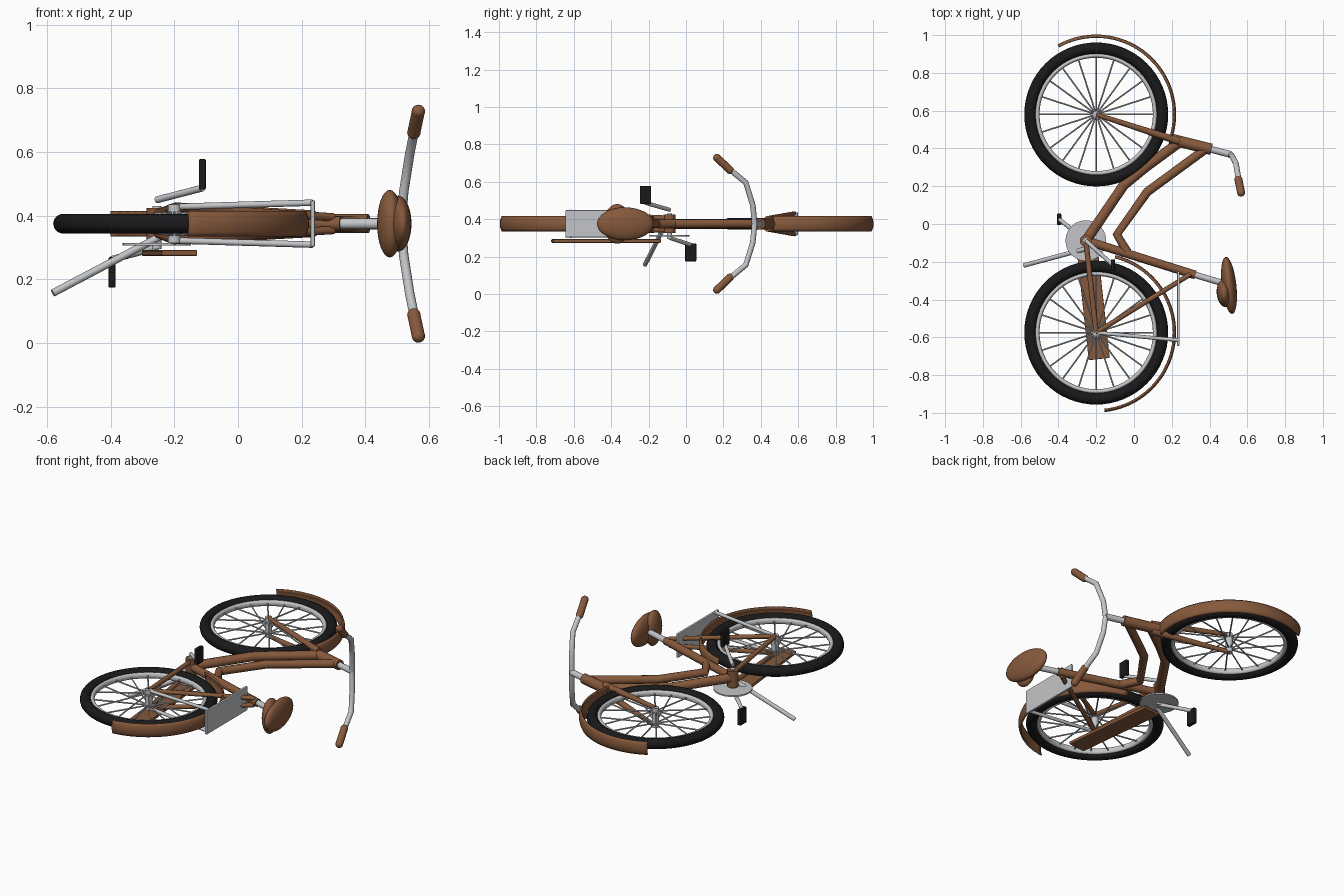
import bpy
import bmesh
from math import radians, cos, sin, tau
from mathutils import Vector

cube = bpy.data.objects.get("Cube")
if cube:
    bpy.data.objects.remove(cube)

MID = 0.375            # height of the bicycle's centre plane
WHEEL_X = -0.2
CRANK = (-0.255, -0.088)


def material(name, colour, rough=0.5):
    m = bpy.data.materials.new(name)
    m.use_nodes = True
    m.diffuse_color = (*colour, 1)
    bsdf = m.node_tree.nodes["Principled BSDF"]
    bsdf.inputs["Base Color"].default_value = (*colour, 1)
    bsdf.inputs["Roughness"].default_value = rough
    return m


BROWN = material("brown paint", (0.24, 0.1, 0.045))
SILVER = material("silver metal", (0.55, 0.56, 0.58))
BLACK = material("black rubber", (0.01, 0.01, 0.011))


def finish(name, mat, smooth=True):
    ob = bpy.context.object
    ob.name = ob.data.name = name
    ob.data.materials.clear()
    ob.data.materials.append(mat)
    if smooth:
        bpy.ops.object.shade_smooth_by_angle(angle=radians(40))
    return ob


def activate(ob):
    bpy.context.collection.objects.link(ob)
    bpy.ops.object.select_all(action='DESELECT')
    ob.select_set(True)
    bpy.context.view_layer.objects.active = ob


def tubes(name, paths, mat, radius, end=None, detail=4):
    """Round tubes along one or more paths, optionally tapering to the end radius."""
    cu = bpy.data.curves.new(name, 'CURVE')
    cu.dimensions = '3D'
    cu.bevel_depth = radius
    cu.bevel_resolution = detail
    cu.use_fill_caps = True
    for path in paths:
        sp = cu.splines.new('POLY')
        sp.points.add(len(path) - 1)
        for p, co in zip(sp.points, path):
            p.co = (*co, 1)
        if end:
            sp.points[-1].radius = end / radius
    activate(bpy.data.objects.new(name, cu))
    bpy.ops.object.convert(target='MESH')
    return finish(name, mat)


def flat(*points):
    """Path lying in the centre plane."""
    return [(x, y, MID) for x, y in points]


def both(*points):
    """The same path on both sides; the third value is the offset from the centre plane."""
    return [[(x, y, MID + s * d) for x, y, d in points] for s in (1, -1)]


def box(name, loc, size, mat, turn=0, bevel=0.004):
    bpy.ops.mesh.primitive_cube_add(size=1, location=loc, rotation=(0, 0, turn))
    ob = bpy.context.object
    ob.scale = size
    bpy.ops.object.transform_apply(location=False, rotation=False, scale=True)
    mod = ob.modifiers.new("soft edges", 'BEVEL')
    mod.width = bevel
    mod.segments = 2
    return finish(name, mat, False)


def ball(name, loc, size, mat, turn=0):
    bpy.ops.mesh.primitive_uv_sphere_add(segments=32, ring_count=16, location=loc,
                                         rotation=(0, 0, turn))
    bpy.context.object.scale = size
    return finish(name, mat)


def ring(name, y, major, minor, mat, squash=1):
    bpy.ops.mesh.primitive_torus_add(location=(WHEEL_X, y, MID), major_radius=major,
                                     minor_radius=minor, major_segments=64, minor_segments=14)
    bpy.context.object.scale.z = squash
    return finish(name, mat)


def fender(name, y, start, stop, radius=0.409, half=0.039):
    """Thin strip with a slightly crowned section swept round the wheel."""
    bm = bmesh.new()
    rows = []
    steps = 40
    for i in range(steps + 1):
        a = radians(start + (stop - start) * i / steps)
        row = []
        for j in range(7):
            t = j / 3 - 1
            r = radius + 0.01 * (1 - t * t)
            row.append(bm.verts.new((WHEEL_X + r * cos(a), y + r * sin(a), MID + half * t)))
        rows.append(row)
    for a, b in zip(rows, rows[1:]):
        for j in range(6):
            bm.faces.new((a[j], b[j], b[j + 1], a[j + 1]))
    me = bpy.data.meshes.new(name)
    bm.to_mesh(me)
    bm.free()
    ob = bpy.data.objects.new(name, me)
    activate(ob)
    mod = ob.modifiers.new("thickness", 'SOLIDIFY')
    mod.thickness = 0.008
    mod.offset = 0
    finish(name, BROWN)


# Wheels
def wheel(label, y):
    ring(label + "_tire", y, 0.35, 0.031, BLACK)
    ring(label + "_rim", y, 0.312, 0.012, SILVER, 1.5)
    tubes(label + "_hub", [[(WHEEL_X, y, MID - 0.06), (WHEEL_X, y, MID + 0.06)]], SILVER, 0.02)
    spokes = []
    for i in range(20):
        a = tau * i / 20
        side = 0.035 if i % 2 else -0.035
        spokes.append([(WHEEL_X + r * cos(a), y + r * sin(a), MID + z)
                       for r, z in ((0.015, side), (0.31, 0))])
    tubes(label + "_spokes", spokes, SILVER, 0.0042, detail=1)


wheel("front", 0.58)
wheel("rear", -0.575)
fender("front_fender", 0.58, -19, 119)
fender("rear_fender", -0.575, -84, 76)

# Frame
tubes("down_tube", [flat(CRANK, (-0.235, -0.06), (-0.055, 0.205), (0.06, 0.3), (0.23, 0.425))],
      BROWN, 0.027)
tubes("top_tube", [flat((0.37, 0.39), (0.07, 0.17), (-0.09, -0.055), (-0.035, -0.15))],
      BROWN, 0.024)
tubes("seat_tube", [flat(CRANK, (0.325, -0.27))], BROWN, 0.023)
tubes("head_tube", [flat((0.19, 0.45), (0.41, 0.395))], BROWN, 0.03)
tubes("bottom_bracket", [[(*CRANK, MID - 0.05), (*CRANK, MID + 0.05)]], BROWN, 0.032)
tubes("fork_legs", both((0.24, 0.437, 0.022), (WHEEL_X, 0.58, 0.055)), BROWN, 0.02, 0.012)
tubes("seat_stays", both((0.3, -0.265, 0.02), (WHEEL_X, -0.575, 0.052)), BROWN, 0.013)
tubes("chain_stays", both((*CRANK, 0.03), (WHEEL_X, -0.575, 0.052)), BROWN, 0.014)

# Saddle
tubes("seat_post", [flat((0.31, -0.265), (0.48, -0.316))], SILVER, 0.017)
ball("saddle_top", (0.503, -0.325, MID), (0.039, 0.152, 0.088), BROWN, radians(6.5))
ball("saddle_rear", (0.477, -0.368, MID), (0.039, 0.072, 0.106), BROWN, radians(6.5))

# Handlebar and grips
tubes("stem", [flat((0.4, 0.397), (0.513, 0.368))], SILVER, 0.018)
bar = ((0.513, 0.367, 0), (0.521, 0.357, 0.1), (0.54, 0.32, 0.22), (0.554, 0.235, 0.29))
tubes("handlebar", both(*bar), SILVER, 0.015)
grip_ends = ((0.553, 0.235, 0.287), (0.567, 0.166, 0.353))
tubes("grips", both(*grip_ends), BROWN, 0.021)
for x, y, d in grip_ends:
    for s in (1, -1):
        ball("grip_cap", (x, y, MID + s * d), (0.021, 0.021, 0.021), BROWN)

# Cranks, pedals and chainring
tubes("crank_axle", [[(*CRANK, 0.295), (*CRANK, 0.43)]], SILVER, 0.014)
tubes("chainring", [[(*CRANK, 0.306), (*CRANK, 0.314)]], SILVER, 0.108, detail=10)
for label, x, y, z_axle, z_end, z_pedal in (("left", -0.112, -0.217, 0.45, 0.487, 0.53),
                                            ("right", -0.396, 0.025, 0.3, 0.263, 0.222)):
    tubes(label + "_crank", [[(*CRANK, z_axle), (x, y, z_end)]], SILVER, 0.011)
    box(label + "_pedal", (x, y, z_pedal), (0.022, 0.06, 0.096), BLACK)

# Chain guard
front, back = Vector((-0.247, -0.14, 0.283)), Vector((-0.184, -0.715, 0.283))
run = back - front
box("chain_guard", (front + back) / 2, (0.112, run.length, 0.019), BROWN,
    Vector((0, -1)).angle_signed(run.xy) * -1)

# Rear rack
box("rack_plate", (0.235, -0.448, MID), (0.014, 0.394, 0.146), SILVER)
tubes("rack_struts", both((WHEEL_X, -0.575, 0.053), (0.235, -0.615, 0.066)), SILVER, 0.01)

# Kickstand
tubes("kickstand", [[(-0.25, -0.13, 0.332), (-0.582, -0.219, 0.157)]], SILVER, 0.012)
